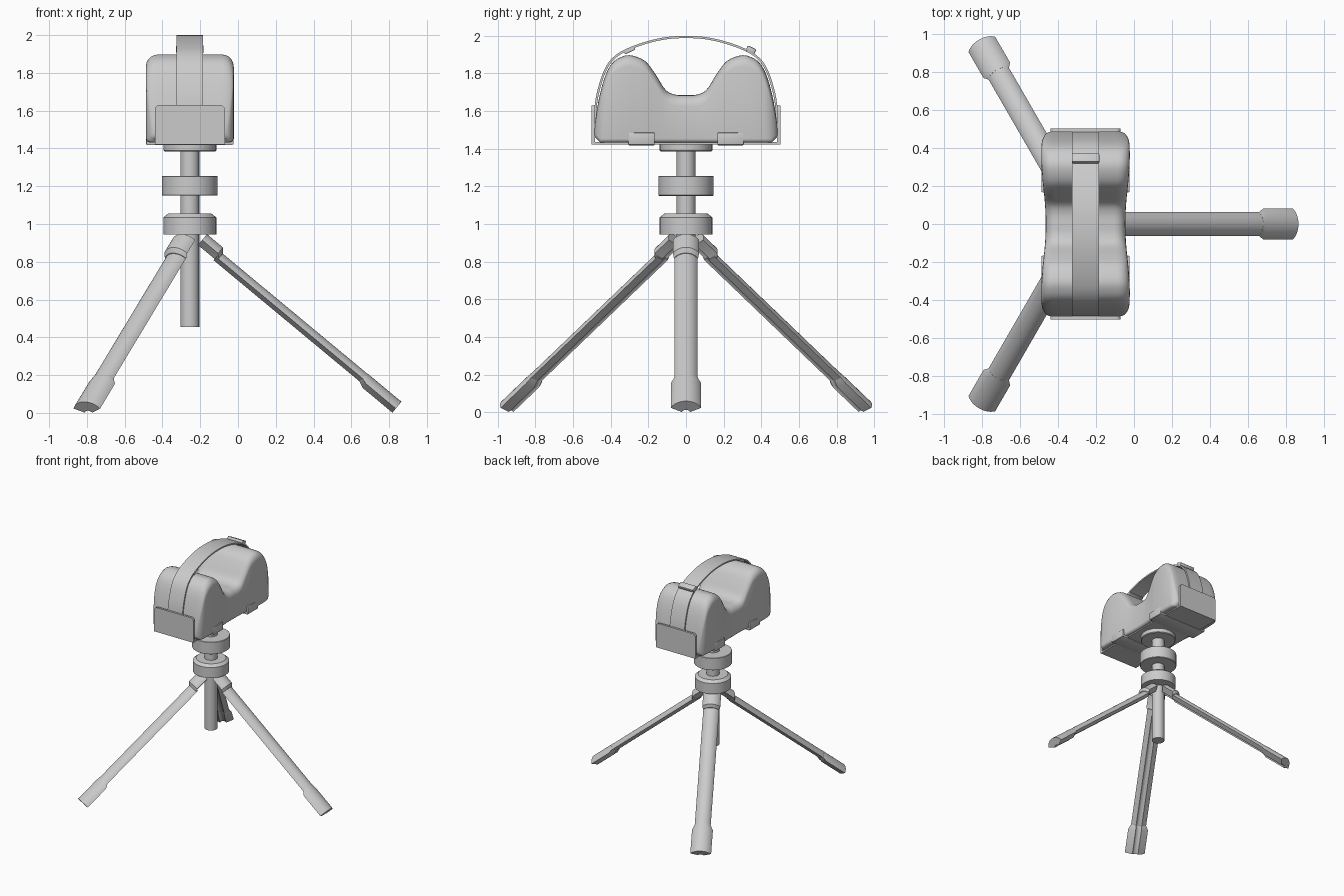
import bpy, bmesh, math
from mathutils import Matrix, Vector

if "Cube" in bpy.data.objects:
    bpy.data.objects.remove(bpy.data.objects["Cube"])

AXIS = -0.255  # x of the centre column

grey = bpy.data.materials.new("plain grey")
grey.use_nodes = True
GREY = (0.6, 0.6, 0.6, 1)
grey.diffuse_color = GREY
grey.node_tree.nodes["Principled BSDF"].inputs["Base Color"].default_value = GREY


def finish(name, bm, angle=35):
    bmesh.ops.recalc_face_normals(bm, faces=bm.faces)
    mesh = bpy.data.meshes.new(name)
    bm.to_mesh(mesh)
    bm.free()
    mesh.materials.append(grey)
    ob = bpy.data.objects.new(name, mesh)
    bpy.context.collection.objects.link(ob)
    bpy.ops.object.select_all(action="DESELECT")
    ob.select_set(True)
    bpy.context.view_layer.objects.active = ob
    bpy.ops.object.shade_smooth_by_angle(angle=math.radians(angle))
    return ob


def loft(name, rings, angle=35):
    """Skin a list of closed rings and cap both ends."""
    bm = bmesh.new()
    rows = [[bm.verts.new(p) for p in ring] for ring in rings]
    n = len(rows[0])
    for a, b in zip(rows, rows[1:]):
        for i in range(n):
            bm.faces.new((a[i], a[(i + 1) % n], b[(i + 1) % n], b[i]))
    bm.faces.new(rows[0])
    bm.faces.new(rows[-1])
    return finish(name, bm, angle)


def turned(name, profile, steps=40):
    """Turned part from (radius, z) pairs around the column axis."""
    turn = [math.tau * i / steps for i in range(steps)]
    return loft(name, [[(AXIS + r * math.cos(t), r * math.sin(t), z) for t in turn]
                       for r, z in profile])


def box(name, center, size, tilt=0, bevel=0.0):
    bm = bmesh.new()
    bmesh.ops.create_cube(bm, size=1)
    bm.transform(Matrix.Translation(center) @ Matrix.Rotation(tilt, 4, "X")
                 @ Matrix.Diagonal((*size, 1)))
    if bevel:
        bmesh.ops.bevel(bm, geom=bm.edges[:], offset=bevel, segments=2,
                        affect="EDGES", profile=0.5)
    return finish(name, bm)


def smooth_path(pts, steps=6):
    """Catmull-Rom curve through the points."""
    pts = [Vector(p) for p in pts]
    pts = [2 * pts[0] - pts[1]] + pts + [2 * pts[-1] - pts[-2]]
    out = []
    for a, b, c, d in zip(pts, pts[1:], pts[2:], pts[3:]):
        for i in range(steps):
            t = i / steps
            out.append(0.5 * (2 * b + (c - a) * t + (2 * a - 5 * b + 4 * c - d) * t ** 2
                              + (3 * b - a - 3 * c + d) * t ** 3))
    return out + [pts[-2]]


# Column, collar, hub and top plate
turned("center_column", [(0.05, 0.455), (0.05, 1.4)])
turned("hub", [(0.14, 0.945), (0.14, 1.035), (0.115, 1.055)])
turned("lock_collar", [(0.144, 1.15), (0.147, 1.153), (0.147, 1.252), (0.144, 1.255)])
turned("top_plate", [(0.135, 1.385), (0.14, 1.39), (0.14, 1.43)])

# Legs: third-of-a-circle sections, grooved underneath to close round the column
SLOPE = math.atan2(0.782, 0.942)
LEG = 1.224


def leg_section(s, half, top, depth):
    big = half / math.sin(math.pi / 3)
    angles = [math.radians(a) for a in range(-60, 61, 10)]
    ring = [(s, big * math.sin(a), top - big + big * math.cos(a)) for a in angles]
    ring += [(s, 0.027 * math.sin(a), top - depth - 0.0135 + 0.027 * math.cos(a))
             for a in reversed(angles)]
    return ring


def leg_part(name, stations, turn):
    place = (Matrix.Translation((AXIS, 0, 0)) @ Matrix.Rotation(turn, 4, "Z")
             @ Matrix.Translation((0.178, 0, 0.84)) @ Matrix.Rotation(SLOPE, 4, "Y"))
    loft(name, [[place @ Vector(p) for p in leg_section(*s)] for s in stations])


for side, turn in (("left", 0), ("back", math.tau / 3), ("front", -math.tau / 3)):
    leg_part(side + "_leg", [(-0.02, 0.062, 0, 0.058), (1.0, 0.062, 0, 0.058)], turn)
    leg_part(side + "_foot", [(0.985, 0.062, 0.001, 0.06), (1.02, 0.081, 0.001, 0.075),
                              (LEG, 0.081, 0.001, 0.075)], turn)
    leg_part(side + "_hinge", [(-0.135, 0.07, 0.026, 0.075), (-0.025, 0.07, 0.026, 0.075),
                               (-0.005, 0.064, 0.004, 0.06)], turn)

# Cushion: rounded sections along y as (y, top height, half width)
half_shape = [(0, 1.685, 0.21), (0.06, 1.688, 0.211), (0.11, 1.715, 0.214),
              (0.165, 1.8, 0.219), (0.22, 1.868, 0.225), (0.3, 1.897, 0.231),
              (0.36, 1.88, 0.233), (0.4, 1.845, 0.232), (0.43, 1.785, 0.23),
              (0.455, 1.7, 0.222), (0.475, 1.6, 0.208), (0.485, 1.52, 0.19)]
shape = smooth_path([(-y, z, w) for y, z, w in half_shape[:0:-1]] + half_shape, 4)
rings = []
for y, top, w in shape:
    low = 1.432 + 0.03 * max(0, abs(y) - 0.455) / 0.03
    r = min(0.06, (top - low) / 2.2)
    ring = []
    for sx, z, start, rad in ((1, top, 0, r), (-1, top, 90, r),
                              (-1, low, 180, 0.022), (1, low, 270, 0.022)):
        sz = 1 if z == top else -1
        for k in range(6):
            a = math.radians(start + 18 * k)
            ring.append((AXIS + sx * (w - rad) + rad * math.cos(a), y,
                         z - sz * rad + rad * math.sin(a)))
    rings.append(ring)
loft("cushion", rings, 50)

# Cradle: floor, upturned end plates with rounded top corners, and side clips
box("cradle_floor", (AXIS, 0, 1.429), (0.37, 0.99, 0.014))
for side, s in (("front", -1), ("back", 1)):
    outline = [(-0.185, 1.422), (0.185, 1.422)]
    for cx, start in ((0.16, 0), (-0.16, 90)):
        for k in range(6):
            a = math.radians(start + 18 * k)
            outline.append((cx + 0.025 * math.cos(a), 1.605 + 0.025 * math.sin(a)))
    loft(side + "_end_plate", [[(AXIS + x, s * y, z) for x, z in outline]
                               for y in (0.484, 0.502)])
    box(side + "_clip_band", (AXIS, s * 0.237, 1.427), (0.45, 0.14, 0.018), bevel=0.004)
    for end, e in (("left", 1), ("right", -1)):
        box(side + "_" + end + "_clip", (AXIS + e * 0.222, s * 0.237, 1.453),
            (0.02, 0.14, 0.066), bevel=0.005)

# Carry strap arching over the cushion
half_strap = [(0, 1.994), (0.1, 1.988), (0.2, 1.967), (0.3, 1.932), (0.37, 1.893),
              (0.42, 1.835), (0.455, 1.745), (0.478, 1.64), (0.488, 1.5)]
path = smooth_path([(-y, z, 0) for y, z in half_strap[:0:-1]]
                   + [(y, z, 0) for y, z in half_strap], 4)
rings = []
for i, p in enumerate(path):
    d = (path[min(i + 1, len(path) - 1)] - path[max(i - 1, 0)]).normalized()
    n = Vector((-d.y, d.x, 0)) * 0.006
    rings.append([(AXIS + x, (p + k * n).x, (p + k * n).y)
                  for x, k in ((-0.07, -1), (0.07, -1), (0.07, 1), (-0.07, 1))])
loft("carry_strap", rings)
box("front_strap_tab", (AXIS, -0.3, 1.921), (0.14, 0.06, 0.016), 0.42, 0.004)
box("back_strap_buckle", (AXIS, 0.345, 1.925), (0.145, 0.05, 0.03), -0.45, 0.006)
